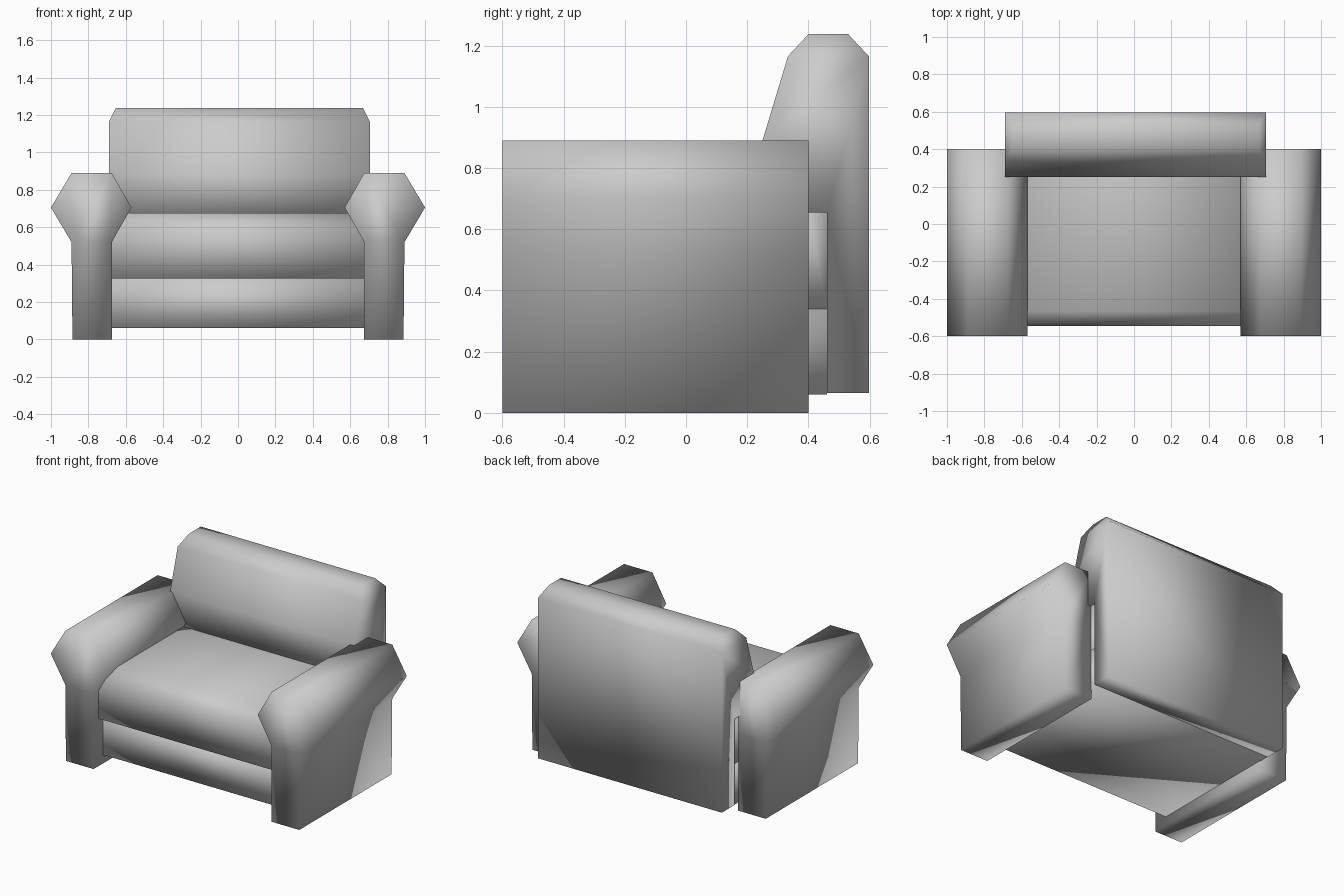
import bpy, bmesh
from mathutils import Vector

if "Cube" in bpy.data.objects:
    bpy.data.objects.remove(bpy.data.objects["Cube"])


def prism(name, profile, axis, lo, hi, edit=None):
    """Extrude a profile: axis 'X' takes (y, z) points, axis 'Y' takes (x, z) points."""
    bm = bmesh.new()
    if axis == 'X':
        pts = [(lo, a, b) for a, b in profile]
        move = Vector((hi - lo, 0, 0))
    else:
        pts = [(a, lo, b) for a, b in profile]
        move = Vector((0, hi - lo, 0))
    face = bm.faces.new([bm.verts.new(p) for p in pts])
    new = bmesh.ops.extrude_face_region(bm, geom=[face], use_keep_orig=True)["geom"]
    bmesh.ops.translate(bm, vec=move, verts=[g for g in new if isinstance(g, bmesh.types.BMVert)])
    if edit:
        edit(bm)
    bmesh.ops.recalc_face_normals(bm, faces=bm.faces)
    for f in bm.faces:
        f.smooth = True
    mesh = bpy.data.meshes.new(name)
    bm.to_mesh(mesh)
    bm.free()
    obj = bpy.data.objects.new(name, mesh)
    bpy.context.collection.objects.link(obj)
    return obj


# Arms: mushroom-shaped section running front to back
arm = [(0.675, 0), (0.885, 0), (0.89, 0.52), (1.0, 0.705),
       (0.89, 0.89), (0.675, 0.89), (0.57, 0.705), (0.675, 0.52)]
for side, s in (("right", 1), ("left", -1)):
    prism(f"{side}_arm", [(s * x, z) for x, z in arm], 'Y', -0.6, 0.4)

# Seat base, set slightly behind the cushion front
prism("seat_base", [(-0.50, 0.06), (0.46, 0.06), (0.46, 0.34), (-0.50, 0.34)], 'X', -0.68, 0.68)

# Seat cushion with a sloped front edge
prism("seat_cushion", [(-0.545, 0.325), (0.46, 0.325), (0.46, 0.655), (0.40, 0.675),
                       (-0.465, 0.675), (-0.545, 0.60)], 'X', -0.68, 0.68)


# Backrest: rests on the seat, drops behind it, top corners pulled in
def taper_top(bm):
    bmesh.ops.bisect_plane(bm, geom=bm.verts[:] + bm.edges[:] + bm.faces[:], dist=1e-4,
                           plane_co=(0, 0, 1.165), plane_no=(0, 0, 1))
    for v in bm.verts:
        if v.co.z > 1.2:
            v.co.x -= 0.037 if v.co.x > 0 else -0.037


prism("backrest", [(0.46, 0.065), (0.597, 0.065), (0.597, 1.165), (0.53, 1.237), (0.40, 1.237),
                   (0.333, 1.165), (0.25, 0.89), (0.25, 0.655), (0.46, 0.655)],
      'X', -0.69, 0.705, taper_top)
